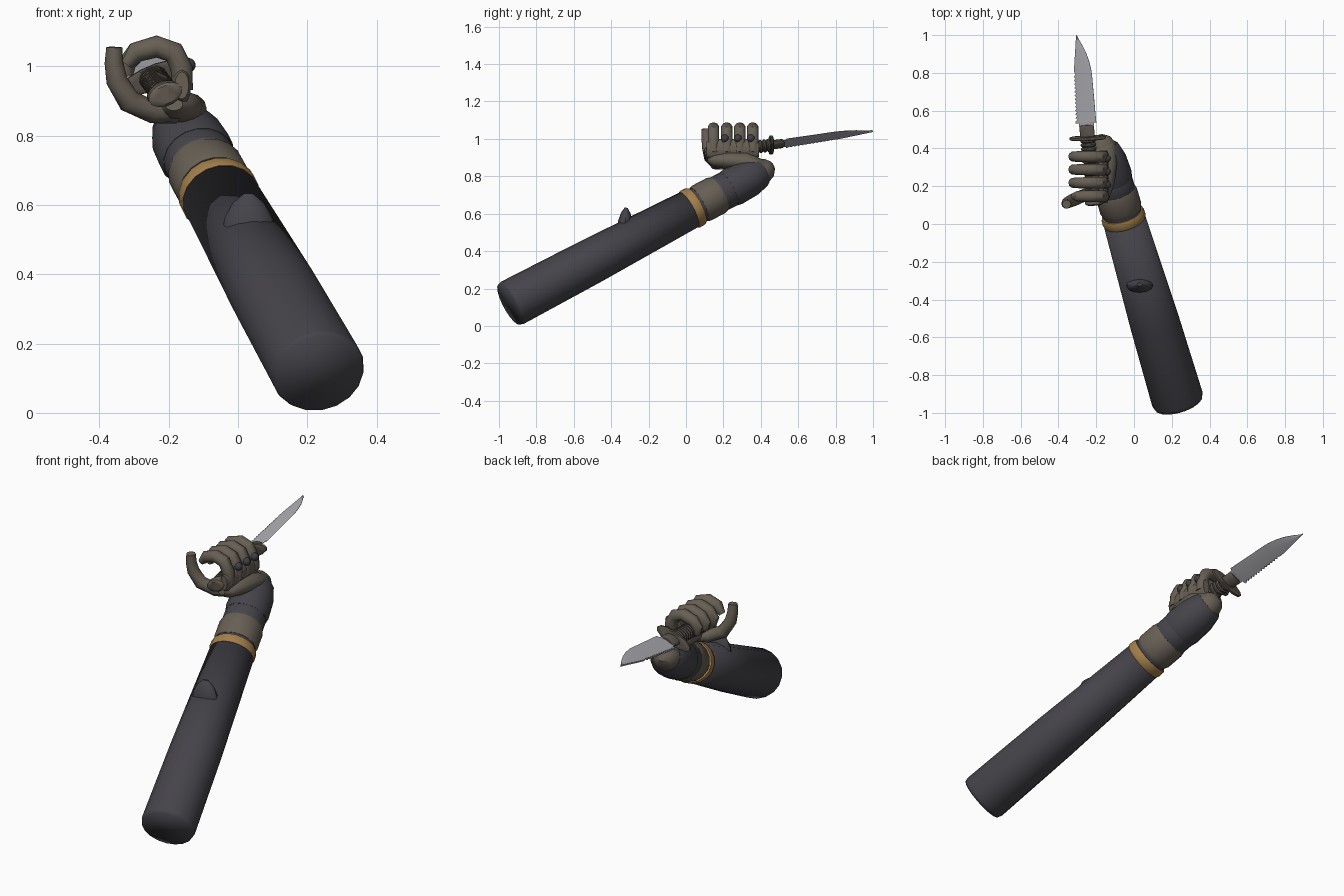
import bpy, bmesh, math
from mathutils import Vector

cube = bpy.data.objects.get("Cube")
if cube:
    bpy.data.objects.remove(cube, do_unlink=True)


def material(name, color):
    m = bpy.data.materials.new(name)
    m.use_nodes = True
    m.diffuse_color = (*color, 1)
    m.node_tree.nodes["Principled BSDF"].inputs["Base Color"].default_value = (*color, 1)
    return m


CLOTH = material("dark cloth", (0.06, 0.057, 0.068))
GLOVE = material("brown glove", (0.135, 0.115, 0.09))
GOLD = material("gold band", (0.36, 0.21, 0.07))
GRIP = material("grip brown", (0.10, 0.085, 0.068))
STEEL = material("steel", (0.42, 0.42, 0.45))
STUD = material("stud dark", (0.05, 0.05, 0.06))


def finish(name, bm, mat, angle=40):
    bmesh.ops.recalc_face_normals(bm, faces=bm.faces)
    mesh = bpy.data.meshes.new(name)
    bm.to_mesh(mesh)
    bm.free()
    mesh.materials.append(mat)
    ob = bpy.data.objects.new(name, mesh)
    bpy.context.collection.objects.link(ob)
    bpy.ops.object.select_all(action='DESELECT')
    ob.select_set(True)
    bpy.context.view_layer.objects.active = ob
    bpy.ops.object.shade_smooth_by_angle(angle=math.radians(angle))
    return ob


def tube(name, points, radii, mat, ref, sides=16, wide=1.0, angle=40):
    """Capped loft of elliptical rings along a path; wide stretches it sideways."""
    pts = [Vector(p) for p in points]
    bm = bmesh.new()
    rings = []
    for i, (p, r) in enumerate(zip(pts, radii)):
        t = (pts[min(i + 1, len(pts) - 1)] - pts[max(i - 1, 0)]).normalized()
        side = t.cross(Vector(ref)).normalized()
        up = side.cross(t)
        turns = [2 * math.pi * k / sides for k in range(sides)]
        rings.append([bm.verts.new(p + r * (wide * math.cos(a) * side + math.sin(a) * up))
                      for a in turns])
    for a, b in zip(rings, rings[1:]):
        for k in range(sides):
            n = (k + 1) % sides
            bm.faces.new((a[k], a[n], b[n], b[k]))
    bm.faces.new(rings[0])
    bm.faces.new(rings[-1])
    return finish(name, bm, mat, angle)


Z, Y = (0, 0, 1), (0, 1, 0)

# Forearm: stacked sleeve, bands, cuff and wrist along one slanted axis
ELBOW = Vector((0.235, -0.945, 0.115))
ARM = Vector((-0.254, 0.856, 0.451)).normalized()


def arm_part(name, profile, mat, wide=1.06, angle=40):
    tube(name, [ELBOW + ARM * s for s, r in profile], [r for s, r in profile],
         mat, Z, 18, wide, angle)


arm_part("sleeve", [(0, 0.122), (0.02, 0.128), (0.5, 0.122), (1.13, 0.105)], CLOTH, 1.08, 100)
arm_part("gold_band", [(1.12, 0.107), (1.13, 0.111), (1.16, 0.11), (1.17, 0.106)], GOLD)
arm_part("band_gap", [(1.16, 0.098), (1.2, 0.098)], CLOTH)
arm_part("glove_band", [(1.185, 0.1), (1.2, 0.106), (1.29, 0.106), (1.31, 0.1)], GLOVE)
arm_part("cuff_lower", [(1.3, 0.096), (1.31, 0.099), (1.38, 0.099), (1.39, 0.095)], CLOTH)
arm_part("cuff_upper", [(1.37, 0.1), (1.4, 0.105), (1.5, 0.1), (1.57, 0.082), (1.585, 0.07)], CLOTH)
arm_part("wrist", [(1.52, 0.075), (1.58, 0.07), (1.62, 0.054), (1.645, 0.025)], GLOVE)

# Pointed patch standing on the sleeve
tube("sleeve_bump", [(0.03, -0.325, 0.5), (0.03, -0.325, 0.56), (0.03, -0.322, 0.605),
                     (0.03, -0.32, 0.632)], [0.04, 0.038, 0.025, 0.008], CLOTH, Y, 12, 1.85)

# Hand: palm heel, back of hand, thumb
tube("palm", [(-0.155, 0.44, 0.83), (-0.155, 0.41, 0.845), (-0.16, 0.32, 0.88),
              (-0.17, 0.22, 0.885), (-0.18, 0.15, 0.885), (-0.185, 0.12, 0.89)],
     [0.025, 0.042, 0.048, 0.046, 0.036, 0.018], GLOVE, Z, 14, 1.45)
tube("hand_back", [(-0.162, y, 0.945) for y in (0.11, 0.13, 0.37, 0.39)],
     [0.04, 0.055, 0.055, 0.04], GLOVE, Z, 12, 0.5)
tube("thumb", [(-0.18, 0.19, 0.87), (-0.245, 0.16, 0.868), (-0.315, 0.13, 0.9),
               (-0.35, 0.115, 0.96), (-0.358, 0.108, 1.01), (-0.357, 0.105, 1.055)],
     [0.035, 0.033, 0.034, 0.031, 0.027, 0.023], GLOVE, Y, 10)

# Four curled fingers, the first one shorter
CURL = [(-0.16, 0.93), (-0.163, 0.995), (-0.185, 1.04), (-0.235, 1.057),
        (-0.295, 1.04), (-0.322, 1.005), (-0.318, 0.97)]
for i, y in enumerate((0.147, 0.218, 0.288, 0.357)):
    path = [(x, y, z) for x, z in CURL]
    radii = [0.03, 0.032, 0.032, 0.032, 0.03, 0.027, 0.015]
    if i == 0:
        path, radii = path[:6], radii[:5] + [0.017]
    tube(f"finger_{i + 1}", path, radii, GLOVE, Y, 10)
    if i:
        bm = bmesh.new()
        bmesh.ops.create_uvsphere(bm, u_segments=12, v_segments=8, radius=0.021)
        bmesh.ops.translate(bm, vec=(-0.143, y - 0.01, 1.003), verts=bm.verts)
        finish(f"knuckle_stud_{i}", bm, STUD)

# Knife frame: along the blade, across its width, through its thickness
GUARD = Vector((-0.245, 0.455, 0.967))
ALONG = Vector((-0.1, 0.985, 0.138)).normalized()
ACROSS = Vector((0.92, 0, 0.38))
ACROSS = (ACROSS - ALONG * ACROSS.dot(ALONG)).normalized()
THICK = ACROSS.cross(ALONG)


def knife_part(name, profile, mat, wide):
    tube(name, [GUARD + ALONG * u for u, r in profile], [r for u, r in profile],
         mat, THICK, 14, wide)


# Ribbed grip with pommel, oval guard and collar
ribs = []
for k in range(14):
    u = -0.31 + k * 0.022
    ribs += [(u, 0.028), (u + 0.006, 0.034), (u + 0.014, 0.034), (u + 0.02, 0.028)]
knife_part("grip", ribs, GRIP, 1.25)
knife_part("pommel", [(-0.36, 0.026), (-0.353, 0.033), (-0.32, 0.034), (-0.305, 0.028)], GLOVE, 1.55)
knife_part("guard", [(-0.01, 0.032), (-0.006, 0.036), (0.006, 0.036), (0.01, 0.032)], GRIP, 2.9)
knife_part("collar", [(0, 0.02), (0.06, 0.02), (0.07, 0.014)], GRIP, 2.1)

# Blade: saw-toothed spine, curved sharpened belly, clipped point
stations = [(0.055, -0.04, 0.042), (0.08, -0.04, 0.045), (0.082, -0.058, 0.058)]
for k in range(13):
    u = 0.09 + k * 0.02
    f = k / 12
    stations += [(u, -0.058 + 0.016 * f, 0.058 + 0.003 * f),
                 (u + 0.012, -0.046 + 0.014 * f, 0.058 + 0.003 * f)]
stations += [(0.36, -0.038, 0.06), (0.41, -0.03, 0.053), (0.46, -0.021, 0.039),
             (0.5, -0.014, 0.022), (0.53, -0.009, 0.006), (0.552, -0.005, -0.004)]
bm = bmesh.new()
rows = []
for u, spine, belly in stations:
    mid = spine + (belly - spine) * 0.6
    row = [(spine, 0.005), (mid, 0.006), (belly, 0.0008), (belly, -0.0008), (mid, -0.006), (spine, -0.005)]
    rows.append([bm.verts.new(GUARD + ALONG * u + ACROSS * v + THICK * h) for v, h in row])
for a, b in zip(rows, rows[1:]):
    for k in range(6):
        n = (k + 1) % 6
        bm.faces.new((a[k], a[n], b[n], b[k]))
bm.faces.new(rows[0])
bm.faces.new(rows[-1])
finish("blade", bm, STEEL, 20)
